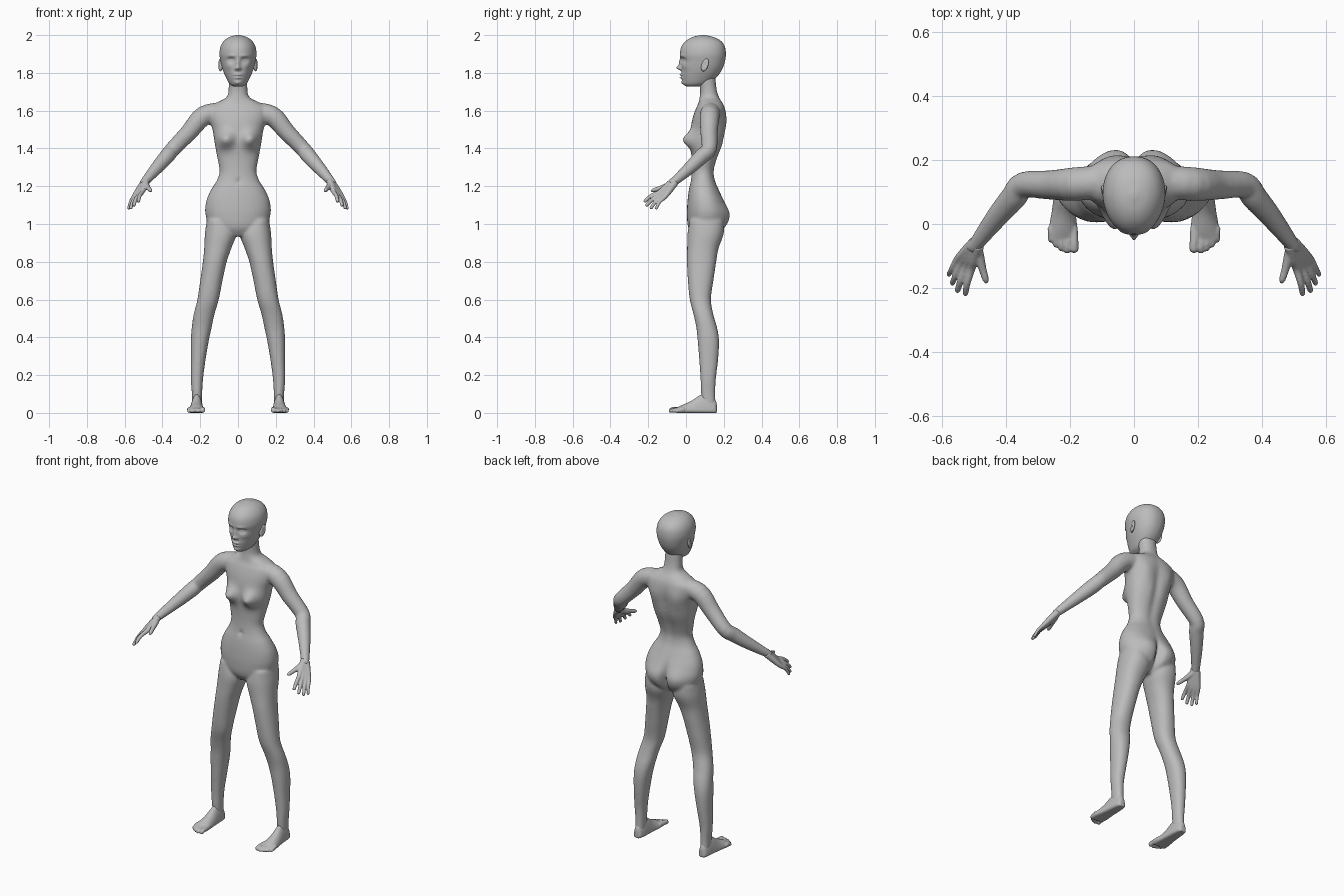
import bpy, bmesh, math
from mathutils import Vector

if "Cube" in bpy.data.objects:
    bpy.data.objects.remove(bpy.data.objects["Cube"])

skin = bpy.data.materials.new("plain_grey")
skin.use_nodes = True
GREY = (0.5, 0.5, 0.5, 1)
skin.diffuse_color = GREY
skin.node_tree.nodes["Principled BSDF"].inputs["Base Color"].default_value = GREY


def spline(rows, k):
    """Smoothly interpolate rows of numbers, k steps per span."""
    rows = [Vector(r) for r in rows]
    out = []
    for i in range(len(rows) - 1):
        a, b, c, d = rows[max(i - 1, 0)], rows[i], rows[i + 1], rows[min(i + 2, len(rows) - 1)]
        for s in range(k):
            t = s / k
            out.append(b + (c - a) * (t / 2) + (a * 2 - b * 5 + c * 4 - d) * (t * t / 2)
                       + (b * 3 - a - c * 3 + d) * (t ** 3 / 2))
    return out + [rows[-1]]


def skin_rings(bm, rings):
    """Join rings of points into a closed tube."""
    loops = [[bm.verts.new(p) for p in ring] for ring in rings]
    n = len(loops[0])
    for a, b in zip(loops, loops[1:]):
        for i in range(n):
            bm.faces.new((a[i], a[(i + 1) % n], b[(i + 1) % n], b[i]))
    bm.faces.new(loops[0][::-1])
    bm.faces.new(loops[-1])
    return [v for loop in loops for v in loop]


def column(bm, rows, n=32, k=4, taper=0.0):
    """Upright loft; rows are (z, x min, x max, y front, y back)."""
    rings = []
    for z, x0, x1, y0, y1 in spline(rows, k):
        ring = []
        for i in range(n):
            a = 2 * math.pi * i / n
            c, s = math.cos(a), math.sin(a)
            c = math.copysign(abs(c) ** 0.9, c) * (1 - taper * max(0, -s))
            s = math.copysign(abs(s) ** 0.9, s)
            ring.append(((x0 + x1) / 2 + (x1 - x0) / 2 * c, (y0 + y1) / 2 + (y1 - y0) / 2 * s, z))
        rings.append(ring)
    return skin_rings(bm, rings)


def tube(bm, rows, n=14, k=4):
    """Round limb along a path; rows are (x, y, z, radius)."""
    pts = spline(rows, k)
    rings = []
    for i, p in enumerate(pts):
        t = (pts[min(i + 1, len(pts) - 1)] - pts[max(i - 1, 0)]).to_3d().normalized()
        u = t.cross(Vector((0.3, 0.2, 1))).normalized()
        v = t.cross(u)
        rings.append([p.to_3d() + (u * math.cos(a) + v * math.sin(a)) * p[3]
                      for a in (2 * math.pi * j / n for j in range(n))])
    return skin_rings(bm, rings)


def sculpt(verts, bumps, ymid):
    """Push the front or back; bumps are (facing, x, z, x radius, z radius, y shift)."""
    for v in verts:
        x, y, z = v.co
        for face, bx, bz, rx, rz, dy in bumps:
            if (y - ymid) * face > 0:
                v.co.y += dy * math.exp(-((abs(x) - bx) / rx) ** 2 - ((z - bz) / rz) ** 2)


def finish(bm, name, voxel=None, smooth=3):
    bmesh.ops.recalc_face_normals(bm, faces=bm.faces)
    for f in bm.faces:
        f.smooth = True
    mesh = bpy.data.meshes.new(name)
    bm.to_mesh(mesh)
    bm.free()
    ob = bpy.data.objects.new(name, mesh)
    bpy.context.collection.objects.link(ob)
    mesh.materials.append(skin)
    if voxel:
        m = ob.modifiers.new("Fuse", 'REMESH')
        m.mode, m.voxel_size, m.use_smooth_shade = 'VOXEL', voxel, True
        m = ob.modifiers.new("Soften", 'SMOOTH')
        m.factor, m.iterations = 0.5, smooth
    return ob


def flip(rows, s):
    return [(r[0] * s, *r[1:]) for r in rows]


# Body: torso and neck
bm = bmesh.new()
torso = [(.935, .05, .04, .15), (.98, .14, .012, .2), (1.05, .172, .005, .218), (1.12, .168, .008, .2),
         (1.18, .143, .015, .175), (1.23, .112, .025, .155), (1.28, .097, .03, .15), (1.34, .107, .03, .165),
         (1.42, .122, .025, .195), (1.5, .135, .025, .208), (1.56, .155, .035, .214), (1.61, .16, .052, .208),
         (1.64, .118, .066, .195), (1.67, .062, .072, .176), (1.71, .05, .075, .163), (1.78, .05, .065, .155)]
verts = column(bm, [(z, -w, w, f, b) for z, w, f, b in torso], n=64, k=6)
sculpt(verts, [(-1, .066, 1.445, .042, .042, -.052),      # breasts
               (-1, 0, 1.225, .01, .014, .012),           # navel
               (1, .075, 1.04, .06, .07, .02),            # buttocks
               (1, 0, 1.01, .018, .08, -.04),             # cleft
               (1, 0, 1.42, .025, .16, -.012),            # spine groove
               (1, .08, 1.52, .04, .06, .01)], .1)        # shoulder blades

# Body: legs and arms
leg = [(1.02, .04, .165, .02, .2), (.95, .01, .175, .008, .2), (.87, .036, .179, .006, .172),
       (.8, .06, .186, .005, .16), (.7, .082, .2, .01, .145), (.6, .102, .215, .02, .132),
       (.52, .125, .235, .04, .145), (.45, .14, .245, .055, .165), (.38, .155, .25, .062, .175),
       (.28, .172, .25, .07, .17), (.18, .185, .25, .077, .158), (.1, .19, .244, .08, .155),
       (.04, .192, .242, .085, .158)]
arm = [(.07, .135, 1.595, .05), (.18, .125, 1.573, .053), (.26, .122, 1.485, .046), (.345, .122, 1.397, .041),
       (.375, .085, 1.36, .041), (.43, .02, 1.297, .034), (.495, -.065, 1.222, .023), (.5, -.075, 1.214, .022)]
for s in (1, -1):
    column(bm, [(z, a * s, b * s, f, k) for z, a, b, f, k in leg])
    tube(bm, flip(arm, s), n=20)
finish(bm, "body", 0.008, 4)

# Head with sculpted face
bm = bmesh.new()
head = [(1.727, .022, .005, .07), (1.742, .045, -.012, .12), (1.78, .066, -.022, .165), (1.82, .082, -.024, .192),
        (1.86, .092, -.027, .206), (1.9, .098, -.032, .211), (1.94, .092, -.024, .205), (1.97, .074, 0, .184),
        (1.99, .046, .035, .145), (2, .01, .08, .1)]
verts = column(bm, [(z, -w, w, f, b) for z, w, f, b in head], n=112, k=8, taper=.12)
sculpt(verts, [(-1, .036, 1.868, .018, .013, .016),       # eye sockets
               (-1, .036, 1.866, .011, .006, -.008),      # eyelids
               (-1, .035, 1.89, .022, .008, -.005),       # brows
               (-1, 0, 1.85, .01, .022, -.012),           # nose bridge
               (-1, 0, 1.826, .011, .011, -.024),         # nose tip
               (-1, .013, 1.822, .006, .007, -.008),      # nostrils
               (-1, 0, 1.79, .02, .006, -.013),           # upper lip
               (-1, 0, 1.774, .017, .006, -.013),         # lower lip
               (-1, 0, 1.782, .022, .003, .006),          # mouth line
               (-1, 0, 1.748, .02, .012, -.01),           # chin
               (-1, .05, 1.835, .018, .018, -.005)], .05)  # cheekbones
finish(bm, "head")

# Paired parts
fingers = [((.508, -.14, 1.168), (.528, -.222, 1.117), .0105),
           ((.524, -.135, 1.154), (.553, -.212, 1.095), .0105),
           ((.539, -.125, 1.146), (.569, -.188, 1.08), .01),
           ((.552, -.112, 1.143), (.58, -.16, 1.078), .009)]
foot = [(.163, .217, .014, .05), (.152, .217, .025, .075), (.12, .217, .031, .1), (.08, .218, .034, .098),
        (.03, .22, .039, .065), (-.02, .222, .046, .042), (-.052, .224, .046, .026)]
for s, side in ((1, "left"), (-1, "right")):
    # Ear
    bm = bmesh.new()
    bmesh.ops.create_uvsphere(bm, u_segments=16, v_segments=10, radius=1)
    for v in bm.verts:
        x, y, z = v.co
        dish = .007 * math.exp(-(y * y + z * z) / .25) if x > 0 else 0
        v.co = (s * (.093 + .011 * x - dish + .006 * y), .1 + .019 * y + .008 * z, 1.842 + .034 * z)
    finish(bm, side + "_ear")

    # Hand: palm bones, fingers and thumb fused together
    bm = bmesh.new()
    wrist = Vector((.492, -.062, 1.224))
    for i, (knuckle, tip, r) in enumerate(fingers):
        kn, tp = Vector(knuckle), Vector(tip)
        mid = kn.lerp(tp, .5) + Vector((.003, -.004, .006))
        start = wrist + Vector((.004, .003, -.003)) * (i - 1.5)
        tube(bm, flip([(*start, .019), (*start.lerp(kn, .6), .0165), (*kn, .0125), (*mid, r),
                       (*tp.lerp(mid, .12), r * .85), (*tp, r * .35)], s))
    tube(bm, flip([(.492, -.07, 1.217, .018), (.483, -.105, 1.2, .016), (.472, -.145, 1.187, .012),
                   (.464, -.172, 1.179, .0105), (.46, -.186, 1.174, .004)], s))
    finish(bm, side + "_hand", 0.004, 2)

    # Foot: sole loft from heel to ball, plus five toes
    bm = bmesh.new()
    rings = []
    for y, cx, hw, top in spline(foot, 4):
        ring = []
        for i in range(24):
            a = 2 * math.pi * i / 24
            c, h = math.cos(a), math.sin(a)
            z = .014 + (top - .014) * h if h > 0 else .014 + .014 * max(h * 1.6, -1)
            ring.append((s * (cx + hw * c * (1 if h <= 0 else 1 - .15 * h)), y, z))
        rings.append(ring)
    skin_rings(bm, rings)
    for x, tip, r in ((.187, -.09, .0135), (.209, -.092, .0105), (.227, -.085, .01),
                      (.244, -.074, .0095), (.26, -.058, .009)):
        tube(bm, flip([(x + .002, -.01, .02, r), (x, tip + .03, .018, r), (x, tip + .008, r, r),
                       (x, tip, r, r * .45)], s))
    finish(bm, side + "_foot", 0.005, 2)
